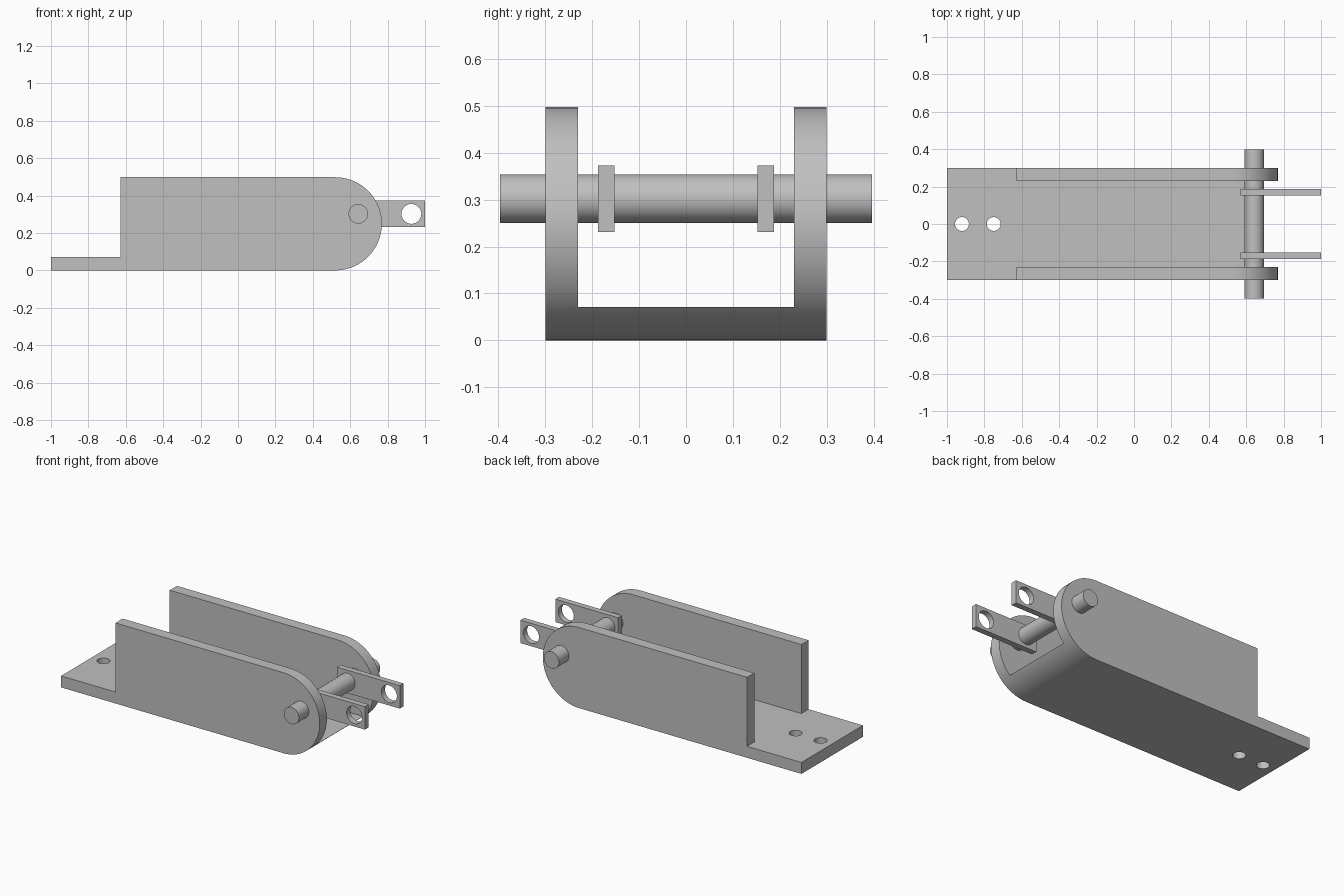
import bpy, bmesh, math
from mathutils import Matrix

if "Cube" in bpy.data.objects:
    bpy.data.objects.remove(bpy.data.objects["Cube"])

GREY = (0.53, 0.53, 0.53, 1)
steel = bpy.data.materials.new("grey steel")
steel.use_nodes = True
steel.diffuse_color = GREY
steel.node_tree.nodes["Principled BSDF"].inputs["Base Color"].default_value = GREY


def make(name, bm):
    bmesh.ops.recalc_face_normals(bm, faces=bm.faces)
    mesh = bpy.data.meshes.new(name)
    bm.to_mesh(mesh)
    bm.free()
    mesh.materials.append(steel)
    obj = bpy.data.objects.new(name, mesh)
    bpy.context.collection.objects.link(obj)
    return obj


def extrude_y(name, profile, y0, y1):
    """Extrude an (x, z) outline from y0 to y1."""
    bm = bmesh.new()
    face = bm.faces.new([bm.verts.new((x, y0, z)) for x, z in profile])
    out = bmesh.ops.extrude_face_region(bm, geom=[face])
    verts = [g for g in out["geom"] if isinstance(g, bmesh.types.BMVert)]
    bmesh.ops.translate(bm, verts=verts, vec=(0, y1 - y0, 0))
    return make(name, bm)


def rect(x0, x1, z0, z1):
    return [(x0, z0), (x1, z0), (x1, z1), (x0, z1)]


def cylinder(name, centre, radius, depth, axis):
    bm = bmesh.new()
    turn = Matrix.Rotation(math.pi / 2, 4, 'X') if axis == 'Y' else Matrix()
    bmesh.ops.create_cone(bm, cap_ends=True, segments=48, radius1=radius,
                          radius2=radius, depth=depth,
                          matrix=Matrix.Translation(centre) @ turn)
    return make(name, bm)


def cut(obj, cutters):
    """Subtract the cutters, bake the result and delete them."""
    for c in cutters:
        c.hide_render = True
        mod = obj.modifiers.new("cut", 'BOOLEAN')
        mod.operation = 'DIFFERENCE'
        mod.solver = 'EXACT'
        mod.object = c
    graph = bpy.context.evaluated_depsgraph_get()
    mesh = bpy.data.meshes.new_from_object(obj.evaluated_get(graph))
    obj.modifiers.clear()
    obj.data = mesh
    for c in cutters:
        bpy.data.objects.remove(c)


# Bracket: stepped outline with a round nose, channelled down the middle
R, NOSE_X, FLOOR = 0.249, 0.52, 0.071
STEPS = 40
nose = [(NOSE_X + R * math.sin(math.pi * i / STEPS),
         R - R * math.cos(math.pi * i / STEPS)) for i in range(STEPS + 1)]
outline = [(-1, 0)] + nose + [(-0.628, 2 * R), (-0.628, FLOOR), (-1, FLOOR)]
bracket = extrude_y("channel_bracket", outline, -0.3, 0.3)
channel = extrude_y("channel_cutter", rect(-1.2, 1.2, FLOOR, 1), -0.23, 0.23)
holes = [cylinder("screw_hole_cutter", (x, 0, 0), 0.037, 0.6, 'Z')
         for x in (-0.92, -0.75)]
cut(bracket, [channel] + holes)

# Cross pin through both walls
PIN_Z = 0.302
pin = cylinder("cross_pin", (0.643, 0, PIN_Z), 0.052, 0.794, 'Y')

# Pair of drilled link plates on the pin
parts = [bracket, pin]
for side, y in (("right", -0.17), ("left", 0.17)):
    link = extrude_y(side + "_link", rect(0.57, 1, 0.231, 0.373),
                     y - 0.018, y + 0.018)
    cut(link, [cylinder("eye_cutter", (0.927, y, PIN_Z), 0.053, 0.2, 'Y')])
    parts.append(link)

# Smooth the round surfaces, keep the edges crisp
bpy.ops.object.select_all(action='DESELECT')
for obj in parts:
    obj.select_set(True)
bpy.context.view_layer.objects.active = bracket
bpy.ops.object.shade_smooth_by_angle(angle=math.radians(30))
